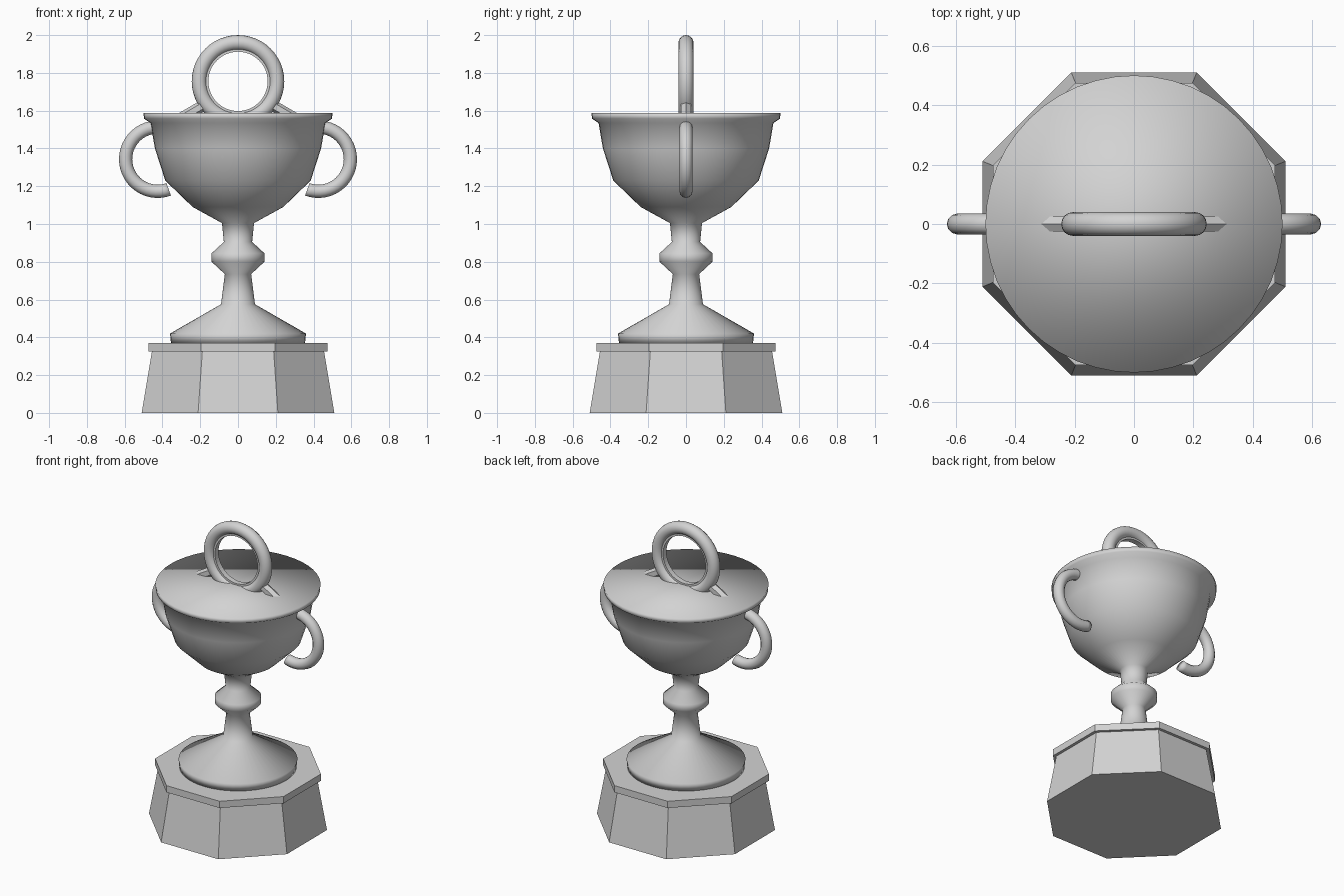
import bpy, bmesh, math
from mathutils import Matrix, Vector

if "Cube" in bpy.data.objects:
    bpy.data.objects.remove(bpy.data.objects["Cube"])

metal = bpy.data.materials.new("light_grey")
metal.diffuse_color = (0.65, 0.65, 0.65, 1)
metal.use_nodes = True
metal.node_tree.nodes["Principled BSDF"].inputs["Base Color"].default_value = metal.diffuse_color


def finish(name, bm, smooth=True):
    """Turn a bmesh into a named, coloured object."""
    bmesh.ops.recalc_face_normals(bm, faces=bm.faces)
    for f in bm.faces:
        f.smooth = smooth
    mesh = bpy.data.meshes.new(name)
    bm.to_mesh(mesh)
    bm.free()
    mesh.materials.append(metal)
    obj = bpy.data.objects.new(name, mesh)
    bpy.context.collection.objects.link(obj)
    return obj


def bridge(bm, rings, closed=False):
    """Join successive vertex loops with quads; cap the ends if open."""
    n = len(rings[0])
    pairs = list(zip(rings, rings[1:])) + ([(rings[-1], rings[0])] if closed else [])
    for a, b in pairs:
        for i in range(n):
            j = (i + 1) % n
            bm.faces.new((a[i], a[j], b[j], b[i]))
    if not closed:
        bm.faces.new(rings[0])
        bm.faces.new(rings[-1])


def lathe(name, profile, segments=48):
    """Revolve (radius, height) points round z."""
    bm = bmesh.new()
    rings = [[bm.verts.new((r * math.cos(t), r * math.sin(t), z))
              for t in (2 * math.pi * i / segments for i in range(segments))]
             for r, z in profile]
    bridge(bm, rings)
    return finish(name, bm)


def octagon(name, low, high, z0, z1):
    """Eight-sided block, sized by distance from the axis to its flat sides."""
    k = 1 / math.cos(math.pi / 8)
    bm = bmesh.new()
    m = Matrix.Translation((0, 0, (z0 + z1) / 2)) @ Matrix.Rotation(math.pi / 8, 4, 'Z')
    bmesh.ops.create_cone(bm, cap_ends=True, segments=8, radius1=low * k,
                          radius2=high * k, depth=z1 - z0, matrix=m)
    return finish(name, bm, smooth=False)


def arc_tube(name, cx, cz, major, minor, start, end, steps, sides=12):
    """Round tube bent along an arc in the xz plane (angles in degrees)."""
    closed = end - start == 360
    bm = bmesh.new()
    rings = []
    for i in range(steps if closed else steps + 1):
        a = math.radians(start + (end - start) * i / steps)
        ring = []
        for j in range(sides):
            t = 2 * math.pi * j / sides
            r = major + minor * math.cos(t)
            ring.append(bm.verts.new((cx + r * math.cos(a), minor * math.sin(t),
                                      cz + r * math.sin(a))))
        rings.append(ring)
    bridge(bm, rings, closed)
    return finish(name, bm)


# Octagonal plinth and its cap
octagon("plinth", 0.51, 0.455, 0, 0.33)
octagon("plinth_cap", 0.475, 0.475, 0.325, 0.37)

# Foot, knopped stem, bowl and flat closed top in one turned body
lathe("cup_body", [
    (0.355, 0.37), (0.36, 0.42), (0.09, 0.575), (0.07, 0.735),
    (0.14, 0.80), (0.14, 0.845), (0.075, 0.905), (0.085, 1.005),
    (0.24, 1.09), (0.385, 1.23), (0.44, 1.40), (0.463, 1.535),
    (0.498, 1.558), (0.5, 1.588)])

# Side handles: the tube stops just short of the bowl at the lower end
arc_tube("right_handle", 0.425, 1.343, 0.17, 0.035, -110, 110, 28)
arc_tube("left_handle", -0.425, 1.343, 0.17, 0.035, 70, 290, 28)

# Upright ring standing in the top, with a thin inner lining
arc_tube("top_ring", 0, 1.755, 0.205, 0.04, 0, 360, 48, 16)
bm = bmesh.new()
lining = []
for r, y in ((0.17, -0.018), (0.157, -0.018), (0.157, 0.018), (0.17, 0.018)):
    lining.append([bm.verts.new((r * math.cos(math.tau * i / 48), y,
                                 1.755 + r * math.sin(math.tau * i / 48)))
                   for i in range(48)])
bridge(bm, lining, closed=True)
finish("ring_lining", bm, smooth=False)

# Six-sided struts sloping from the ring into the top
for side, name in ((1, "right_strut"), (-1, "left_strut")):
    a, b = Vector((side * 0.18, 0, 1.63)), Vector((side * 0.30, 0, 1.56))
    axis = (b - a).normalized()
    across = Vector((0, 1, 0))
    up = axis.cross(across) * -side
    if up.z < 0:
        up = -up
    bm = bmesh.new()
    rings = [[bm.verts.new(p + 0.03 * (up * math.cos(math.tau * i / 6)
                                       + across * math.sin(math.tau * i / 6)))
              for i in range(6)] for p in (a, b)]
    bridge(bm, rings)
    finish(name, bm, smooth=False)
